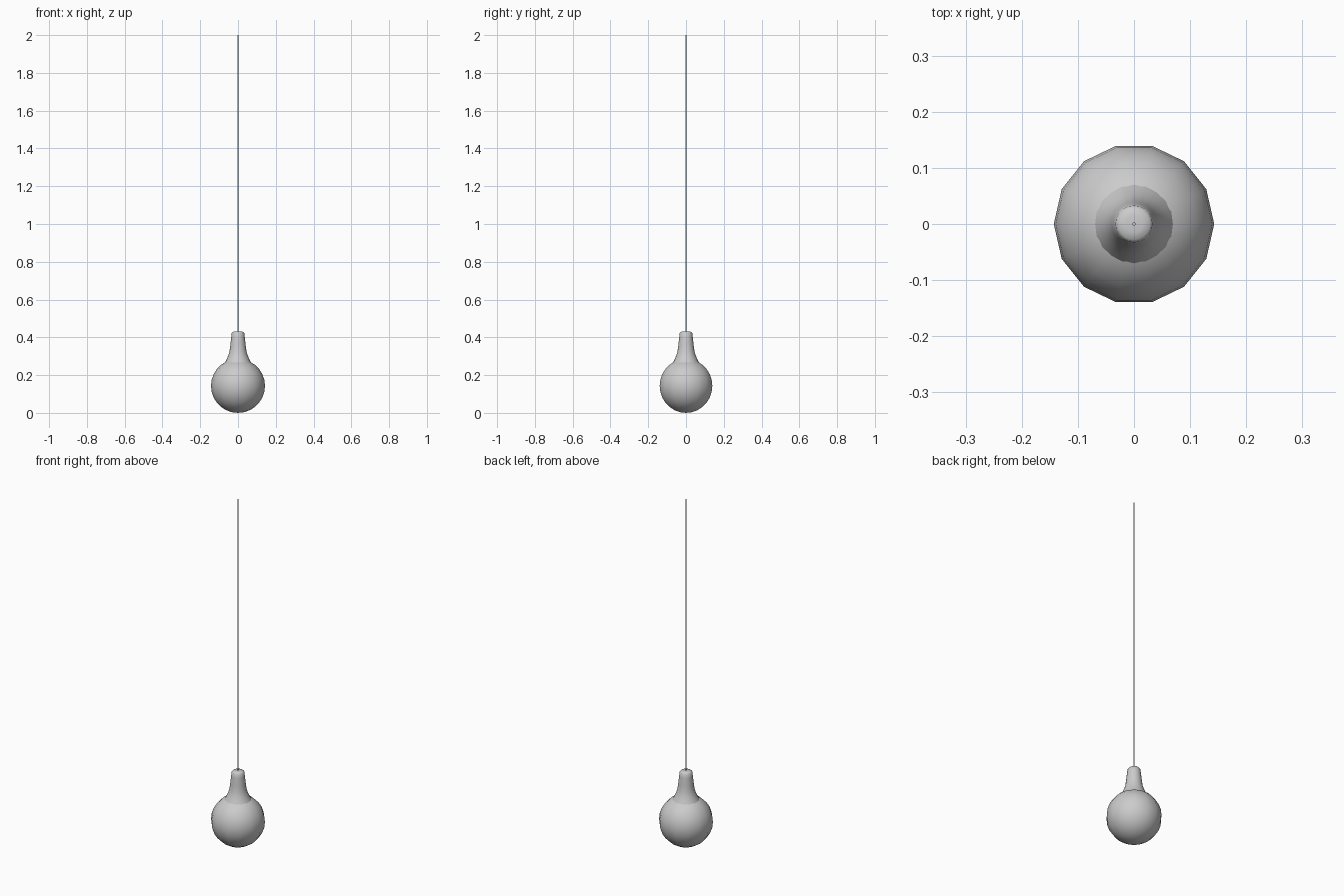
import bpy, bmesh, math

if "Cube" in bpy.data.objects:
    bpy.data.objects.remove(bpy.data.objects["Cube"])


def lathe(name, profile, sides):
    """Spin a (radius, z) profile around z; radius 0 makes a pole."""
    bm = bmesh.new()
    rings = []
    for r, z in profile:
        if r == 0:
            rings.append([bm.verts.new((0, 0, z))] * sides)
        else:
            rings.append([bm.verts.new((r * math.cos(2 * math.pi * i / sides),
                                        r * math.sin(2 * math.pi * i / sides), z))
                          for i in range(sides)])
    for a, b in zip(rings, rings[1:]):
        for i in range(sides):
            j = (i + 1) % sides
            bm.faces.new(list(dict.fromkeys((a[i], a[j], b[j], b[i]))))
    bmesh.ops.recalc_face_normals(bm, faces=bm.faces)
    mesh = bpy.data.meshes.new(name)
    bm.to_mesh(mesh)
    bm.free()
    obj = bpy.data.objects.new(name, mesh)
    bpy.context.collection.objects.link(obj)
    bpy.ops.object.select_all(action='DESELECT')
    obj.select_set(True)
    bpy.context.view_layer.objects.active = obj
    bpy.ops.object.shade_smooth_by_angle(angle=math.radians(50))
    return obj


# Globe bulb: 14-sided sphere resting on z = 0
R, RINGS = 0.143, 14
globe = [(0, 0)]
globe += [(R * math.sin(math.pi * k / RINGS), R - R * math.cos(math.pi * k / RINGS))
          for k in range(1, RINGS)]
globe += [(0, 2 * R)]
lathe("bulb_globe", globe, 14)

# Socket: flared skirt sitting on the globe, tapering to a rounded cap
lathe("lamp_socket", [(0.071, 0.264), (0.063, 0.279), (0.054, 0.298), (0.045, 0.325),
                      (0.041, 0.355), (0.036, 0.400), (0.033, 0.423),
                      (0.028, 0.429), (0.015, 0.431), (0, 0.432)], 20)

# Hanging cord
lathe("cord", [(0, 0.425), (0.003, 0.425), (0.003, 2.0), (0, 2.0)], 8)
